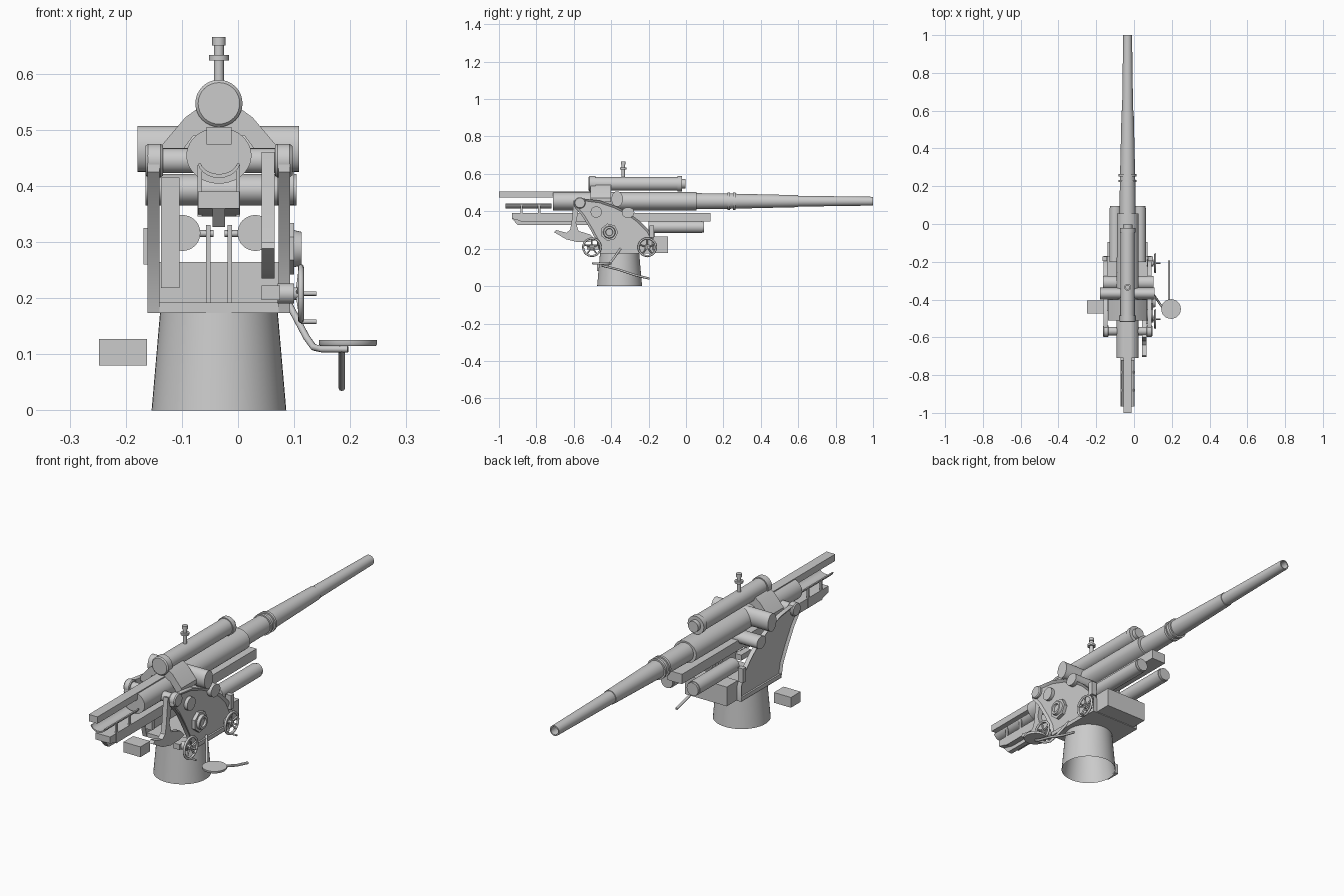
import bpy, bmesh, math
from mathutils import Vector, Matrix

if "Cube" in bpy.data.objects:
    bpy.data.objects.remove(bpy.data.objects["Cube"])

CX = -0.034  # x of the gun axis

def finish(name, bm, smooth=True):
    bmesh.ops.recalc_face_normals(bm, faces=bm.faces)
    me = bpy.data.meshes.new(name)
    bm.to_mesh(me); bm.free()
    ob = bpy.data.objects.new(name, me)
    bpy.context.collection.objects.link(ob)
    if smooth:
        for p in me.polygons: p.use_smooth = True
        me.set_sharp_from_angle(angle=math.radians(35))
    return ob

def box(name, x, y, z):
    bm = bmesh.new()
    bmesh.ops.create_cube(bm, size=1)
    for v in bm.verts:
        v.co = [(a[0] + a[1]) / 2 + c * (a[1] - a[0]) for a, c in zip((x, y, z), v.co)]
    return finish(name, bm, False)

def lathe(name, prof, origin, axis='Y', n=32, caps=True, stretch=(1, 1)):
    """prof = (distance along axis, radius)"""
    bm = bmesh.new()
    rings = []
    for d, r in prof:
        ring = []
        for i in range(n):
            a = 2 * math.pi * i / n
            c, s = r * math.cos(a) * stretch[0], r * math.sin(a) * stretch[1]
            p = {'X': (d, c, s), 'Y': (c, d, s), 'Z': (c, s, d)}[axis]
            ring.append(bm.verts.new(Vector(p) + Vector(origin)))
        rings.append(ring)
    for a, b in zip(rings, rings[1:]):
        for i in range(n):
            bm.faces.new((a[i], a[(i + 1) % n], b[(i + 1) % n], b[i]))
    if caps:
        bm.faces.new(rings[0]); bm.faces.new(rings[-1])
    return finish(name, bm)

def extrude(name, pts, a, b, axis='X', rim=0, depth=0):
    """Extrude a 2D profile from a to b; optional recess on the b face"""
    bm = bmesh.new()
    to3 = (lambda p, d: (d, p[0], p[1])) if axis == 'X' else (lambda p, d: (p[0], d, p[1]))
    lo = [bm.verts.new(to3(p, a)) for p in pts]
    hi = [bm.verts.new(to3(p, b)) for p in pts]
    bm.faces.new(lo)
    top = bm.faces.new(hi)
    for i in range(len(pts)):
        j = (i + 1) % len(pts)
        bm.faces.new((lo[i], lo[j], hi[j], hi[i]))
    bmesh.ops.recalc_face_normals(bm, faces=bm.faces)
    if rim:
        bmesh.ops.inset_region(bm, faces=[top], thickness=rim)
        for v in top.verts: v.co.x -= math.copysign(depth, b - a)
    return finish(name, bm)

def pipe(name, pts, r, cyclic=False):
    cu = bpy.data.curves.new(name, 'CURVE')
    cu.dimensions = '3D'; cu.bevel_depth = r; cu.bevel_resolution = 2; cu.use_fill_caps = True
    sp = cu.splines.new('POLY'); sp.points.add(len(pts) - 1); sp.use_cyclic_u = cyclic
    for q, p in zip(sp.points, pts): q.co = (*p, 1)
    sp.use_smooth = True
    ob = bpy.data.objects.new(name, cu)
    bpy.context.collection.objects.link(ob)
    return ob

# pedestal (open underneath)
lathe('pedestal', [(0, .12), (.173, .105), (.173, .09), (0.003, .117)], (CX, -.355, 0), 'Z', 48, False)

# carriage floor, front box and side plates with recessed outer faces
box('carriage_floor', (-.16, .092), (-.46, -.17), (.173, .192))
box('front_box', (-.14, .072), (-.175, -.095), (.176, .264))
plate = [(-.17, .173), (-.17, .24), (-.2, .3), (-.25, .35), (-.31, .395), (-.38, .43), (-.46, .457), (-.565, .47),
         (-.595, .455), (-.597, .425), (-.555, .375), (-.51, .3), (-.475, .235), (-.46, .173)]
for side, tag in ((1, 'right'), (-1, 'left')):
    X = lambda d: CX + side * d
    extrude('side_plate_' + tag, plate, X(.106), X(.127), 'X', .012, .009)
    lathe('rear_bearing_' + tag, [(X(.1), .027), (X(.104), .03), (X(.126), .03), (X(.131), .026)], (0, -.567, .445), 'X')
    # recuperator cylinders and brackets under the cradle
    lathe('lower_cylinder_' + tag, [(-.2, .032), (.085, .032), (.085, .029), (.095, .029)], (X(.065), 0, .316))
    box('cylinder_bracket_' + tag, sorted((X(.015), X(.023))), (-.185, -.165), (.19, .33))
    pipe('cylinder_bolt_' + tag, [(X(.01), -.175, .315), (X(.05), -.175, .315)], .006)
    box('front_bracket_' + tag, sorted((X(.108), X(.134))), (-.195, -.172), (.26, .325))

# cross shafts
lathe('rear_shaft', [(-.165, .022), (.097, .022)], (0, -.567, .445), 'X')
lathe('trunnion', [(-.179, .041), (.109, .041)], (0, -.368, .466), 'X', 32, True, (.75, 1))
lathe('lower_shaft', [(-.165, .028), (.104, .028)], (0, -.31, .393), 'X', 32, True, (1.2, 1))
lathe('side_boss', [(.07, .03), (.1, .03)], (0, -.48, .396), 'X')

# gear housing on the right plate
lathe('gear_cover', [(.08, .047), (.1, .047)], (0, -.41, .288), 'X', 7)
lathe('gear_cap', [(.1, .033), (.113, .03), (.113, .02), (.104, .018)], (0, -.41, .288), 'X')

# elevating sector and left rear strip
sector = [(-.6, .46), (-.565, .45), (-.588, .34), (-.575, .295), (-.51, .275), (-.48, .245), (-.52, .236), (-.58, .235),
          (-.64, .25), (-.705, .288), (-.695, .3), (-.64, .285), (-.62, .3), (-.612, .34)]
extrude('elevating_sector', sector, .042, .065)
box('sector_block', (.042, .075), (-.53, -.46), (.197, .222))
box('left_strip', (-.137, -.104), (-.475, -.455), (.218, .415))

# handwheels
for k, y in enumerate((-.503, -.207)):
    z, x = .208, .112
    circ = [(x, y + .047 * math.cos(t * math.pi / 16), z + .047 * math.sin(t * math.pi / 16)) for t in range(32)]
    pipe(f'handwheel_rim_{k}', circ, .0055, True)
    for s in range(5):
        a = math.tau * s / 5 + math.pi / 2
        pipe(f'wheel_spoke_{k}_{s}', [(x - .006, y, z), (x, y + .046 * math.cos(a), z + .046 * math.sin(a))], .004)
    lathe(f'wheel_shaft_{k}', [(.07, .018), (.1, .018), (.1, .011), (.116, .011)], (0, y, z), 'X', 20)
    pipe(f'wheel_handle_{k}', [(x, y, z - .05), (.14, y, z - .05)], .004)
    pipe(f'wheel_pin_{k}', [(x, y, z), (.14, y, z)], .004)

# barrel with collars and hollow muzzle
lathe('barrel', [(.03, .043), (.22, .041), (.3, .039), (.6, .032), (.6, .029), (1, .0235), (1, .018), (.85, .018)],
      (CX, 0, .454), 'Y', 40)
for k, y in enumerate((.228, .258)):
    lathe(f'barrel_collar_{k}', [(y - .006, .047), (y + .006, .047)], (CX, 0, .454), 'Y', 40)
lathe('breech_jacket', [(-.71, .05), (-.5, .05), (.055, .049)], (CX, 0, .454), 'Y', 40, True, (1.16, 1))
box('rear_rail', (CX - .022, CX + .022), (-1, -.5), (.474, .505))

# cradle beam with sloped ends
extrude('cradle', [(-.93, .39), (.13, .39), (.13, .345), (-.87, .345), (-.93, .36)], CX - .037, CX + .037)
extrude('cradle_keel', [(-.93, .36), (-.9, .327), (-.45, .327), (-.45, .35)], CX - .011, CX + .011)

# crescent loading tray on posts
arc = [math.pi + .25 + (math.pi - .5) * i / 10 for i in range(11)]
tray = [(CX + .039 * math.cos(a), .447 + .033 * math.sin(a)) for a in arc]
tray += [(CX + .034 * math.cos(a), .447 + .026 * math.sin(a)) for a in reversed(arc)]
extrude('loading_tray', tray, -.965, -.72, 'Y')
for i, y in enumerate((-.88, -.785)):
    for s in (-1, 1):
        box(f'tray_post_{i}_{s}', (CX + s * .034 - .004, CX + s * .034 + .004), (y - .006, y + .006), (.345, .437))

# upper cylinder, saddle and filler knob
lathe('upper_cylinder', [(-.52, .037), (-.515, .042), (-.485, .042), (-.485, .037), (-.045, .037), (-.045, .041),
                         (-.022, .041), (-.022, .025), (-.003, .025)], (CX, 0, .547))
half = [(.035, .54), (.06, .522), (.104, .47), (.104, .45), (.075, .45), (.045, .49)]
saddle = [(CX + x, z) for x, z in half] + [(CX - x, z) for x, z in reversed(half)]
extrude('saddle', saddle, -.51, -.4, 'Y')
lathe('filler_knob', [(.57, .009), (.623, .009), (.623, .018), (.633, .018), (.633, .009), (.65, .009), (.65, .012),
                      (.665, .012)], (CX, -.335, 0), 'Z', 20)

# seat, its bent support and the foot bar
lathe('seat', [(.115, .05), (.118, .052), (.125, .052)], (.196, -.45, 0), 'Z', 32)
pipe('seat_support', [(.085, -.35, .2), (.122, -.4, .13), (.135, -.42, .112), (.15, -.44, .109), (.196, -.45, .109)], .006)
pipe('foot_bar', [(.185, -.45, .11), (.185, -.36, .088), (.185, -.27, .058), (.185, -.195, .04)], .006)

# detached left-hand box
box('left_box', (-.248, -.162), (-.475, -.405), (.08, .127))
